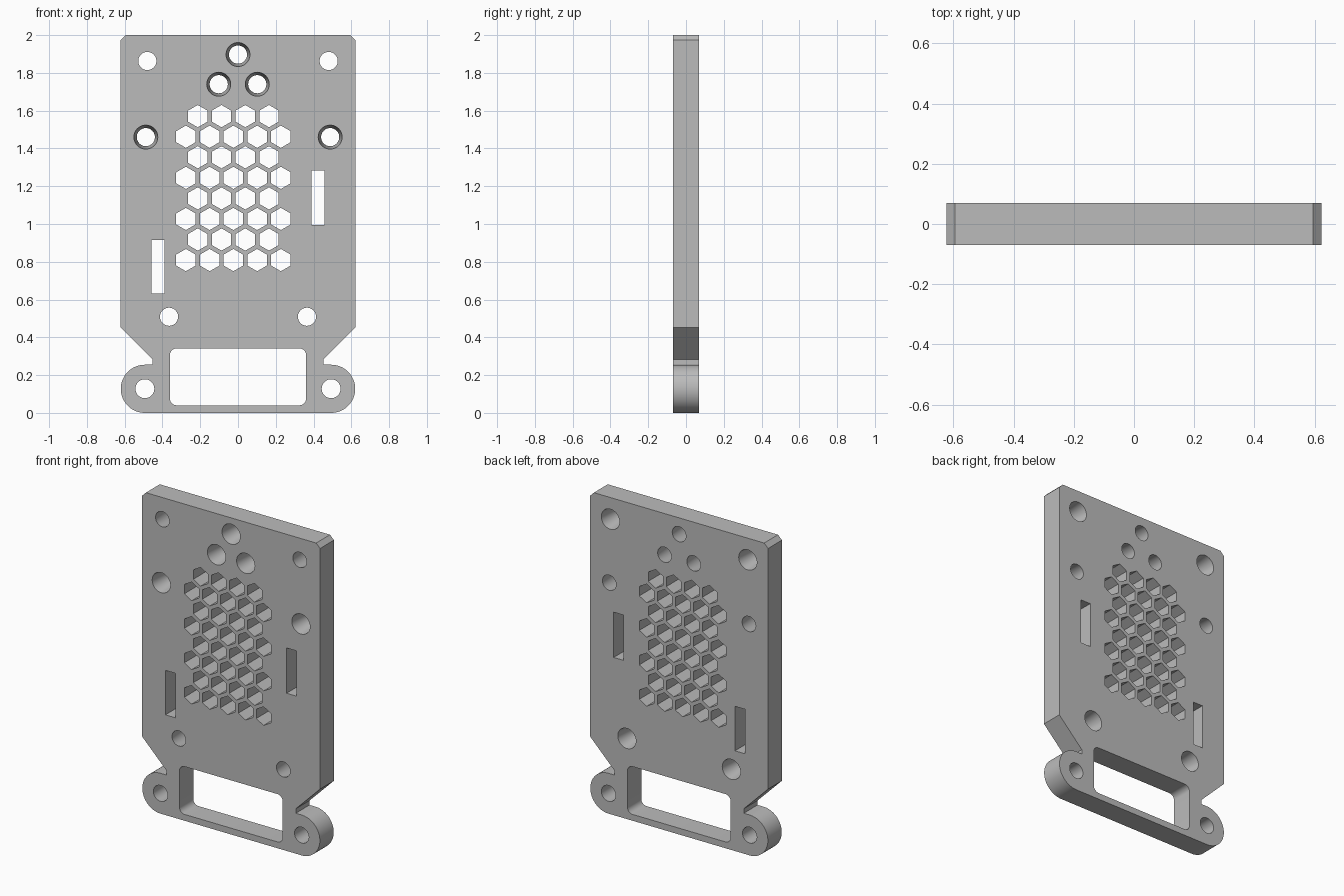
import bpy
import bmesh
from math import cos, sin, pi, radians, sqrt

cube = bpy.data.objects.get("Cube")
if cube:
    bpy.data.objects.remove(cube, do_unlink=True)

HALF = 0.069           # half the plate thickness
SMALL, LARGE = 0.048, 0.0635


def arc(x, z, r, start, end, steps):
    """Points on an arc, angles in degrees."""
    angles = [radians(start + (end - start) * i / steps) for i in range(steps + 1)]
    return [(x + r * cos(a), z + r * sin(a)) for a in angles]


def ring(x, z, r, sides=40, turn=0):
    return arc(x, z, r, turn, turn + 360, sides)[:-1]


def rectangle(x0, x1, z0, z1):
    return [(x0, z0), (x1, z0), (x1, z1), (x0, z1)]


def rounded_rectangle(x0, x1, z0, z1, r):
    corners = [(x1 - r, z1 - r), (x0 + r, z1 - r), (x0 + r, z0 + r), (x1 - r, z0 + r)]
    return [p for i, (x, z) in enumerate(corners)
            for p in arc(x, z, r, 90 * i, 90 * i + 90, 8)]


# Outline: right half from bottom to top, then mirrored
ear_x, ear_r = 0.493, 0.1275
half = arc(ear_x, ear_r, ear_r, -90, 90, 32)
half += [(0.452, 2 * ear_r), (0.452, 0.283), (0.622, 0.453), (0.622, 1.973), (0.595, 2.0)]
outline = half + [(-x, z) for x, z in reversed(half)]

# Each loop is a pair: its front shape and its back shape
loops = [(outline, outline)]


def straight(shape):
    loops.append((shape, shape))


def round_hole(x, z, front_r, back_r):
    loops.append((ring(x, z, front_r), ring(x, z, back_r)))


# Round holes: straight in the ears, tapered elsewhere
for side in (-1, 1):
    round_hole(side * ear_x, 0.128, 0.05, 0.05)
    round_hole(side * 0.48, 1.863, SMALL, LARGE)
    round_hole(side * 0.365, 0.509, SMALL, LARGE)
    round_hole(side * 0.488, 1.46, LARGE, SMALL)
    round_hole(side * 0.102, 1.74, LARGE, SMALL)
round_hole(0, 1.897, LARGE, SMALL)

# Bottom window and the two side slots
straight(rounded_rectangle(-0.361, 0.361, 0.04, 0.342, 0.037))
straight(rectangle(0.388, 0.457, 0.996, 1.282))
straight(rectangle(-0.459, -0.390, 0.633, 0.914))

# Honeycomb grille
pitch = 0.1257
for row in range(8):
    offset = row % 2
    for col in range(4 + offset):
        x = -0.213 + pitch * (col - offset / 2)
        z = 1.571 - row * pitch * sqrt(3) / 2
        straight(ring(x, z, 0.059, 6, 30))

# Plate: side walls from every loop, then filled front and back
bm = bmesh.new()
front_edges, back_edges = [], []
for front, back in loops:
    fv = [bm.verts.new((x, -HALF, z)) for x, z in front]
    bv = [bm.verts.new((x, HALF, z)) for x, z in back]
    n = len(fv)
    for i in range(n):
        j = (i + 1) % n
        bm.faces.new((fv[i], bv[i], bv[j], fv[j]))
        front_edges.append(bm.edges.get((fv[i], fv[j])))
        back_edges.append(bm.edges.get((bv[i], bv[j])))
bmesh.ops.triangle_fill(bm, edges=front_edges, use_beauty=True, normal=(0, -1, 0))
bmesh.ops.triangle_fill(bm, edges=back_edges, use_beauty=True, normal=(0, 1, 0))
bmesh.ops.recalc_face_normals(bm, faces=bm.faces[:])

mesh = bpy.data.meshes.new("mounting_plate")
bm.to_mesh(mesh)
bm.free()
plate = bpy.data.objects.new("mounting_plate", mesh)
bpy.context.collection.objects.link(plate)

# Plain grey material
grey = bpy.data.materials.new("plain_grey")
grey.use_nodes = True
colour = (0.5, 0.5, 0.5, 1)
grey.diffuse_color = colour
grey.node_tree.nodes["Principled BSDF"].inputs["Base Color"].default_value = colour
mesh.materials.append(grey)

# Smooth arcs, sharp edges
bpy.ops.object.select_all(action="DESELECT")
plate.select_set(True)
bpy.context.view_layer.objects.active = plate
bpy.ops.object.shade_smooth_by_angle(angle=radians(30))
